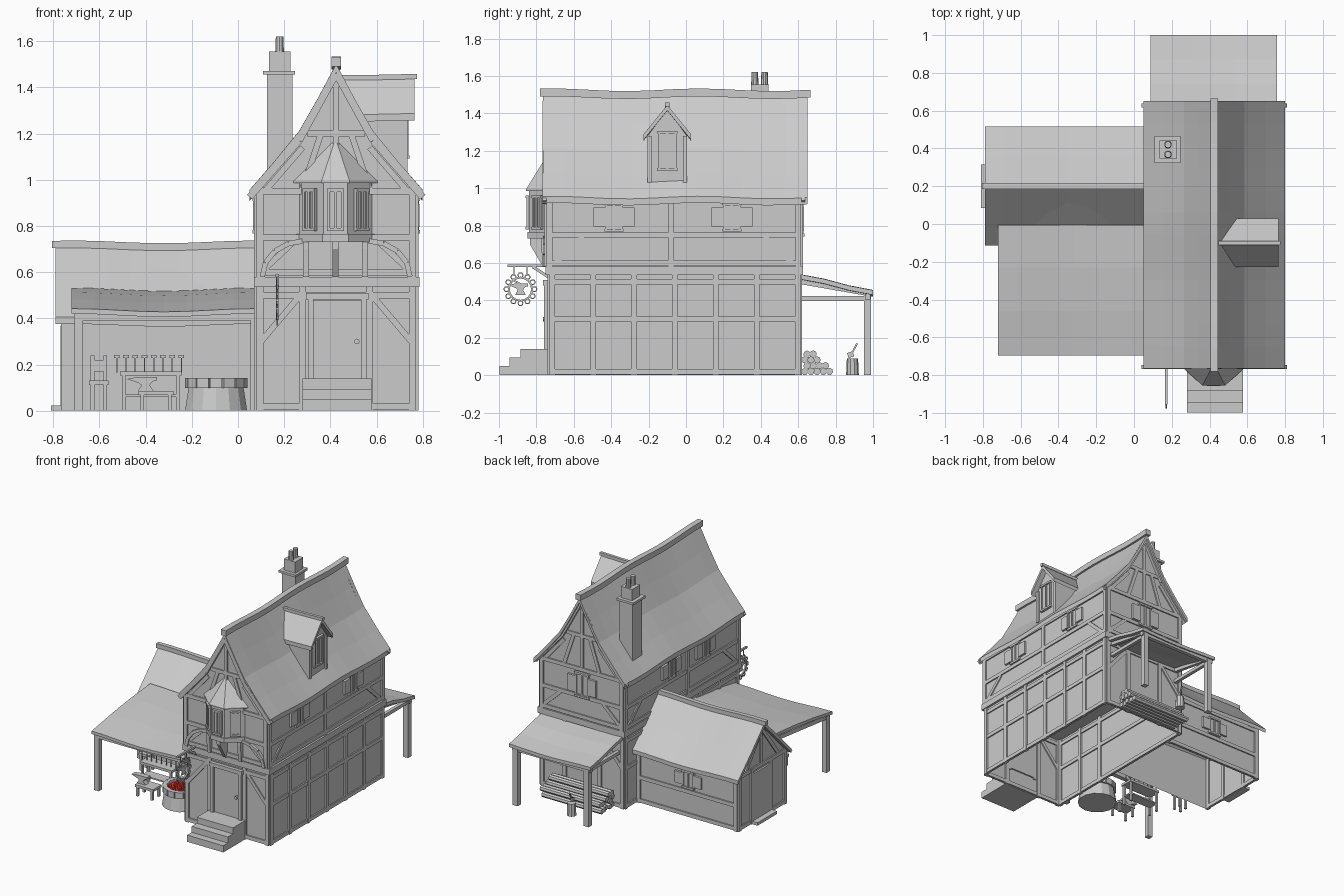
import bpy, bmesh, math, random
from mathutils import Vector as V, Matrix

if "Cube" in bpy.data.objects:
    bpy.data.objects.remove(bpy.data.objects["Cube"])
random.seed(4)
X, Y, Z = V((1, 0, 0)), V((0, 1, 0)), V((0, 0, 1))
parts = {}

def bm_of(name):
    if name not in parts:
        parts[name] = bmesh.new()
    return parts[name]

def beam(name, a, b, w, n, t):
    """Bar from a to b, w wide, t thick along n."""
    a, b = V(a), V(b)
    d = b - a
    s = d.cross(n).normalized()
    m = s.cross(d).normalized()
    M = Matrix((d, s * w, m * t)).transposed().to_4x4()
    M.translation = (a + b) / 2
    bmesh.ops.create_cube(bm_of(name), size=1, matrix=M)

def box(name, x0, x1, y0, y1, z0, z1):
    beam(name, ((x0 + x1) / 2, (y0 + y1) / 2, z0), ((x0 + x1) / 2, (y0 + y1) / 2, z1), y1 - y0, X, x1 - x0)

def cyl(name, a, b, r, r2=None, seg=8):
    a, b = V(a), V(b)
    M = Matrix.Translation((a + b) / 2) @ (b - a).to_track_quat('Z', 'Y').to_matrix().to_4x4()
    bmesh.ops.create_cone(bm_of(name), cap_ends=True, segments=seg, radius1=r,
                          radius2=r if r2 is None else r2, depth=(b - a).length, matrix=M)

def hull(name, pts):
    bm = bm_of(name)
    bmesh.ops.convex_hull(bm, input=[bm.verts.new(p) for p in pts])

def sweep(name, loop, axis, lo, hi, segs=1, wave=0, open_base=False):
    """Closed (u, z) outline swept along x or y, with an optional sag."""
    bm, rows = bm_of(name), []
    for i in range(segs + 1):
        t = lo + (hi - lo) * i / segs
        dz = wave * math.sin(t * 8 + 1)
        rows.append([bm.verts.new((u, t, z + dz) if axis == 'y' else (t, u, z + dz)) for u, z in loop])
    n = len(loop)
    for r, q in zip(rows, rows[1:]):
        for j in range(1 if open_base else 0, n):
            bm.faces.new((r[j], r[(j + 1) % n], q[(j + 1) % n], q[j]))
    bm.faces.new(rows[0])
    bm.faces.new(rows[-1])

def roof(name, prof, axis, lo, hi, segs, wave, th):
    sweep(name, prof + [(u, z - th) for u, z in reversed(prof)], axis, lo, hi, segs, wave)

def ridge(name, u, z, axis, lo, hi, segs, wave, r=.018):
    sweep(name, [(u - r, z - r), (u + r, z - r), (u + r, z + r), (u - r, z + r)], axis, lo, hi, segs, wave)

def timbers(name, o, s, n, posts, rails, diags, z0, z1):
    o = V(o)
    at = lambda u, z: o + s * u + Z * z
    for u in posts:
        beam(name, at(u, z0), at(u, z1), .03, n, .022)
    for z in rails:
        beam(name, at(min(posts), z), at(max(posts), z), .028, n, .019)
    for a, b, c, d in diags:
        beam(name, at(a, b), at(c, d), .026, n, .016)

def window(c, n, h=.14, w=.085, shutters=True):
    c, s = V(c), Z.cross(n)
    beam("window_panes", c - Z * h / 2, c + Z * h / 2, w, n, .012)
    for k in (-1, 0, 1):
        beam("window_frames", c + s * k * w / 2 - Z * h / 2, c + s * k * w / 2 + Z * h / 2, .012, n, .028)
    for k in (-1, 1):
        beam("window_frames", c - s * w * .6 + Z * k * h / 2, c + s * w * .6 + Z * k * h / 2, .014, n, .036)
        if shutters:
            p = c + s * k * (w / 2 + .036)
            beam("shutters", p - Z * h * .36, p + Z * h * .36, .062, n, .032)

# main house walls: open-bottomed lower storey, upper storey with gables
sweep("lower_walls", [(.08, 0), (.77, 0), (.77, .55), (.08, .55)], 'y', -.73, .61, open_base=True)
C = .425
half = [(.375, .95), (.27, 1.07), (.16, 1.205), (.08, 1.345)]
prof = [(C - u, z) for u, z in half] + [(C, 1.495)] + [(C + u, z) for u, z in reversed(half)]
gable = [(.08, .56), (.77, .56), (.77, .96)] + [(u, z - .025) for u, z in reversed(prof[1:-1])] + [(.08, .96)]
sweep("upper_walls", gable, 'y', -.745, .615)
box("jetty_band", .07, .787, -.752, .625, .535, .58)
roof("main_roof", prof, 'y', -.765, .65, 12, .007, .035)
ridge("main_ridge", C, 1.505, 'y', -.78, .665, 12, .007, .021)

# half timbering on both long sides
for x, n in ((.77, X), (.08, -X)):
    ps = [-.715 + i * .2186 for i in range(7)]
    timbers("side_timbers", (x, 0, 0), Y, n, [p for p in ps if x > .5 or p < -.1 or p > .5],
            [.018, .3, .5], [], 0, .54)
    ys = (-.385, .245) if x > .5 else (-.33, .07)
    timbers("side_timbers", (x, 0, 0), Y, n, [-.73, -.08, .6] if x > .5 else [-.73, -.13, .6],
            [.6, .75, .94], [(-.7, .6, -.55, .74), (.57, .6, .42, .74)], .58, .96)
    for y in ys:
        window((x, y, .845), n)
# front and back framing
for y, yu, n in ((-.73, -.745, -Y), (.61, .615, Y)):
    timbers("end_timbers", (0, y, 0), X, n, [.095, .28, .57, .755], [.018, .5],
            [(.1, .3, .27, .5), (.75, .3, .58, .5)], 0, .54)
    timbers("end_timbers", (0, yu, 0), X, n, [.095, .755], [.6, .75, .95],
            [(.1, .6, .25, .74), (.75, .6, .6, .74), (.28, .96, .36, 1.2), (.57, .96, .49, 1.2),
             (.3, 1.2, .55, 1.2), (C, .95, C, 1.43), (.12, .955, .28, 1.14), (.73, .955, .57, 1.14)], .58, .97)
    for k in (-1, 1):
        beam("barge_boards", (C + k * .375, yu + n.y * .012, .925), (C + k * .16, yu + n.y * .012, 1.17), .03, n, .02)
        beam("barge_boards", (C + k * .16, yu + n.y * .012, 1.17), (C, yu + n.y * .012, 1.46), .03, n, .02)
window((.42, .615, .835), Y, .17, .1)

# front door and steps
box("front_door", .322, .538, -.745, -.72, .14, .48)
for x in (.315, .545):
    beam("door_frame", (x, -.74, .13), (x, -.74, .5), .025, Y, .04)
beam("door_frame", (.295, -.74, .495), (.565, -.74, .495), .028, Y, .05)
cyl("door_handle", (.515, -.745, .3), (.515, -.765, .3), .012)
for y, z, i in ((-.998, .05, 0), (-.945, .095, .0), (-.885, .14, .0)):
    box("front_steps", .28, .578, y, -.73, max(z - .05, 0), z)

# oriel window with tapered roof and brackets
plan = [(.26, -.74), (.37, -.84), (.475, -.84), (.585, -.74)]
def ring_pts(k, z):
    return [(.4225 + (x - .4225) * k, -.74 + (y + .74) * k, z) for x, y in plan]
hull("oriel_body", ring_pts(1, .74) + ring_pts(1, .985))
hull("oriel_base", ring_pts(1.07, .73) + ring_pts(1.07, .765))
hull("oriel_roof", ring_pts(1.15, .985) + ring_pts(1.15, .995) + [(.4225, -.74, 1.18)])
for (x0, y0), (x1, y1) in zip(plan, plan[1:]):
    m, s = V(((x0 + x1) / 2, (y0 + y1) / 2, .87)), V((x1 - x0, y1 - y0, 0)).normalized()
    window(m, s.cross(Z), .17, .06, False)
for x, y in ((.295, -.775), (.4225, -.835), (.55, -.775)):
    hull("oriel_brackets", [(x + k, p, z) for k in (-.013, .013)
         for p, z in ((-.745, .58), (-.745, .73), (y, .73), (y, .70), (-.765, .58))])
for k in (-1, 1):  # curved braces below the oriel
    arc = [V((C + k * (.14 + .18 * math.cos(a)), -.75, .58 + .155 * math.sin(a))) for a in (0, .4, .8, 1.2, 1.57)]
    for a, b in zip(arc, arc[1:]):
        beam("curved_braces", a, b, .022, Y, .03)

# dormer on the right slope
sweep("dormer_walls", [(-.205, 1.0), (.005, 1.0), (.005, 1.28), (-.1, 1.42), (-.205, 1.28)], 'x', .45, .725)
roof("dormer_roof", [(-.228, 1.285), (-.1, 1.443), (.028, 1.285)], 'x', .44, .765, 4, .003, .03)
ridge("dormer_ridge", -.1, 1.445, 'x', .44, .775, 4, .003, .011)
window((.725, -.1, 1.2), X, .2, .09, False)
for y in (-.195, -.005):
    beam("dormer_posts", (.725, y, 1.03), (.725, y, 1.28), .022, X, .02)

# chimney
box("chimney", .125, .235, .34, .45, .95, 1.46)
box("chimney", .108, .247, .323, .467, 1.455, 1.472)
box("chimney", .135, .228, .348, .442, 1.47, 1.555)
for y in (.368, .42):
    cyl("chimney_pots", (.18, y, 1.55), (.18, y, 1.62), .02, .017, 10)

# side wing
sweep("wing_walls", [(-.09, 0), (.465, 0), (.465, .43), (.19, .695), (-.09, .43)], 'x', -.755, .08, open_base=True)
roof("wing_roof", [(-.115, .40), (.03, .545), (.2, .715), (.36, .55), (.515, .40)], 'x', -.79, .08, 8, .006, .03)
ridge("wing_ridge", .2, .715, 'x', -.805, .08, 8, .006, .016)
timbers("wing_timbers", (-.755, 0, 0), Y, -X, [-.08, .09, .31, .455], [.018, .4],
        [(.0, .41, .19, .66), (.38, .41, .19, .66), (.2, .4, .2, .67)], 0, .41)
timbers("wing_timbers", (0, .465, 0), X, Y, [-.74, .06], [.018, .19, .39], [], 0, .41)
window((-.35, .465, .28), Y, .12, .085)
box("wing_door", -.768, -.75, .105, .295, .02, .37)
box("wing_step", -.81, -.755, .085, .315, 0, .022)

# forge canopy
roof("forge_roof", [(-.695, .435), (-.46, .475), (-.23, .505), (-.005, .525)], 'x', -.72, .08, 8, .007, .022)
beam("forge_frame", (-.71, -.66, .405), (.08, -.66, .405), .03, Y, .035)
for x in (-.69, .065):
    w = .038 if x < 0 else .022
    box("forge_frame", x - w / 2, x + w / 2, -.68, -.642, 0, .42)
    beam("forge_frame", (x, -.66, .41), (x, -.08, .475), .03, X, .03)
for x in (-.5, -.3, -.1):
    beam("forge_frame", (x, -.67, .415), (x, -.08, .485), .02, X, .02)

# rear lean-to
roof("rear_canopy", [(.605, .535), (.74, .51), (.87, .475), (1.0, .45)], 'x', .088, .757, 6, .006, .025)
for x in (.13, .715):
    box("canopy_frame", x - .02, x + .02, .952, .99, 0, .43)
    beam("canopy_frame", (x, .61, .41), (x, .98, .41), .025, X, .025)
    beam("canopy_frame", (x, .61, .5), (x, .98, .435), .025, X, .025)
beam("canopy_frame", (.1, .972, .42), (.745, .972, .42), .03, Y, .03)

# log pile, stump and axe
for k, cnt in enumerate((5, 4, 3, 2)):
    for j in range(cnt):
        y, z, e = .635 + j * .033 + (k % 2) * .012, .02 + k * .031, random.uniform(-.02, .02)
        cyl("log_pile", (.17 + e, y, z), (.66 + e, y, z), .0195, None, 7)
cyl("chopping_stump", (.32, .89, 0), (.32, .89, .09), .034, .03, 10)
beam("axe", (.32, .875, .095), (.32, .915, .17), .009, X, .009)
beam("axe", (.32, .865, .105), (.32, .895, .115), .028, X, .01)

# round hearth with coals
h = V((-.095, -.52, 0))
cyl("hearth", h, h + Z * .1, .138, .122, 14)
def ring(name, c, R, n, u, v, w, t, axis):
    p = [c + u * R * math.cos(i * 2 * math.pi / n) + v * R * math.sin(i * 2 * math.pi / n) for i in range(n + 1)]
    for a, b in zip(p, p[1:]):
        beam(name, a, b, w, axis, t)
ring("hearth_rim", h + Z * .12, .12, 14, X, Y, .032, .045, Z)
cyl("coals", h + Z * .1, h + Z * .122, .11, None, 14)
for i in range(14):
    a, r = i * 2.4, .024 * math.sqrt(i)
    bmesh.ops.create_icosphere(bm_of("coals"), subdivisions=1, radius=.017,
                               matrix=Matrix.Translation(h + V((r * math.cos(a), r * math.sin(a), .125))))

# workbench with hammers, anvil stand, chair
def table(name, x0, x1, y0, y1, z, t=.018):
    box(name, x0, x1, y0, y1, z - t, z)
    for x in (x0 + .015, x1 - .015):
        for y in (y0 + .012, y1 - .012):
            box(name, x - .008, x + .008, y - .008, y + .008, 0, z - t)
table("workbench", -.51, -.245, -.43, -.33, .17)
box("workbench", -.5, -.255, -.42, -.34, .06, .07)
for i in range(8):
    x = -.525 + i * .04
    beam("hammers", (x, -.38, .165), (x, -.38, .235), .005, Y, .005)
    beam("hammers", (x - .012, -.38, .235), (x + .012, -.38, .235), .012, Y, .012)
table("anvil_stand", -.43, -.28, -.6, -.5, .085)
anvil = [(-.035, 0), (.035, 0), (.018, .025), (.03, .042), (.05, .045), (.05, .06), (-.04, .06), (-.08, .052), (-.03, .035), (-.018, .025)]
sweep("anvil", [(-.4 + u, .085 + z) for u, z in anvil], 'y', -.57, -.53)
table("chair", -.645, -.56, -.25, -.17, .13)
for x in (-.63, -.575):
    box("chair", x - .008, x + .008, -.186, -.17, .12, .24)
box("chair", -.635, -.57, -.184, -.172, .17, .22)

# hanging sign: wrought bracket, ring of loops, anvil emblem
beam("sign_bracket", (.17, -.74, .585), (.17, -.955, .585), .014, X, .014)
beam("sign_bracket", (.17, -.735, .525), (.17, -.82, .58), .016, X, .012)
c = V((.17, -.885, .46))
ring("sign_ring", c, .062, 16, Y, Z, .01, .01, X)
for i in range(12):
    a = i * math.pi / 6
    ring("sign_loops", c + Y * .075 * math.cos(a) + Z * .075 * math.sin(a), .014, 6, Y, Z, .006, .008, X)
for y in (-.92, -.85):
    beam("sign_bracket", (.17, y, .53), (.17, y, .585), .005, X, .005)
sweep("sign_emblem", [(c.y + u * .8, .43 + z) for u, z in anvil], 'x', .166, .174)
beam("sign_emblem", (.17, -.92, .505), (.17, -.86, .475), .01, X, .008)

# turn every part into an object
for name, bm in parts.items():
    bmesh.ops.recalc_face_normals(bm, faces=bm.faces)
    me = bpy.data.meshes.new(name)
    bm.to_mesh(me)
    bm.free()
    bpy.context.collection.objects.link(bpy.data.objects.new(name, me))
red = bpy.data.materials.new("hot_coals")
red.diffuse_color = (.8, .03, .02, 1)
red.use_nodes = True
red.node_tree.nodes["Principled BSDF"].inputs["Base Color"].default_value = red.diffuse_color
bpy.data.objects["coals"].data.materials.append(red)
